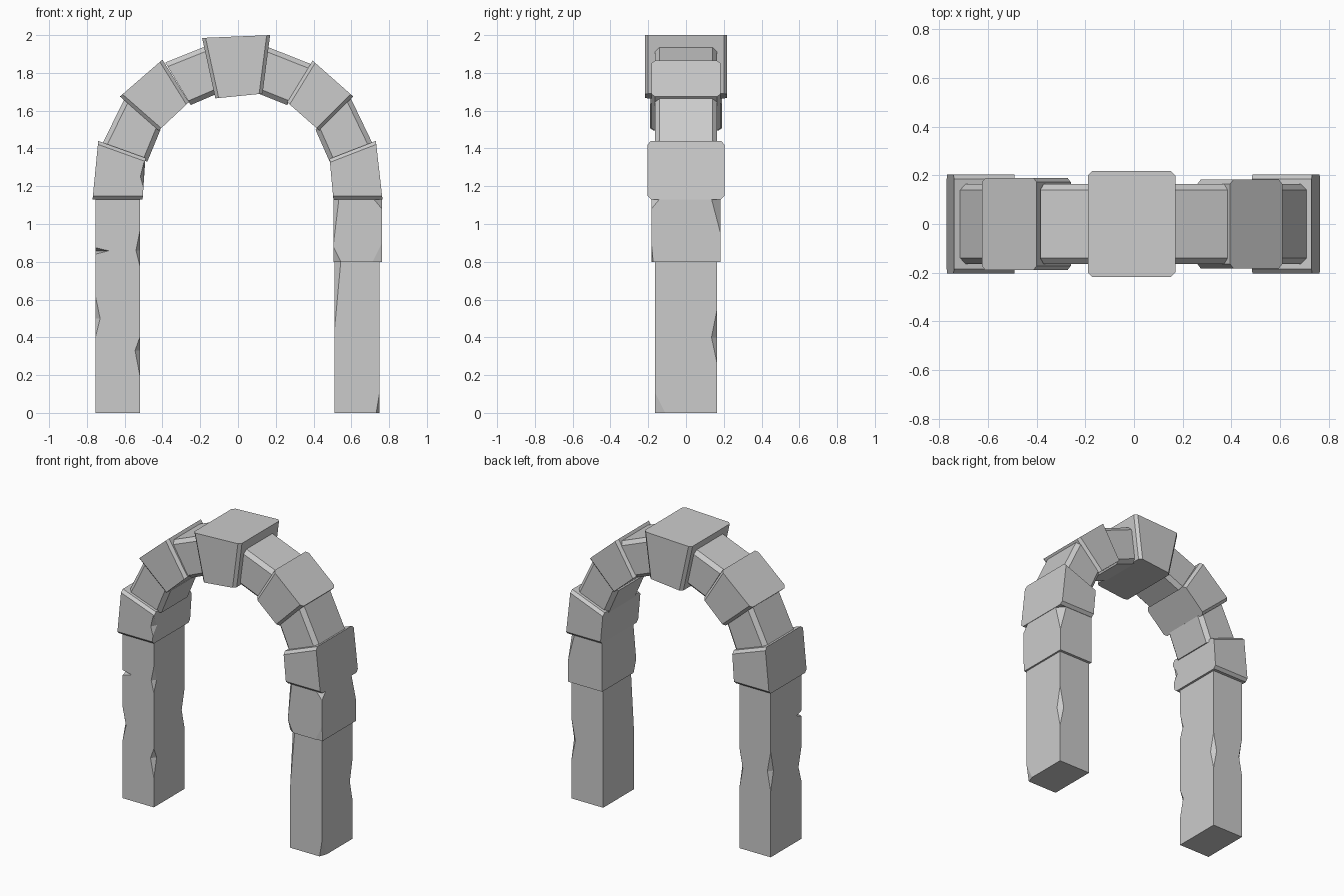
import bpy
import bmesh
from mathutils import Vector

cube = bpy.data.objects.get("Cube")
if cube:
    bpy.data.objects.remove(cube, do_unlink=True)

stone = bpy.data.materials.new("stone_grey")
stone.use_nodes = True
GREY = (0.6, 0.6, 0.6, 1)
stone.diffuse_color = GREY
stone.node_tree.nodes["Principled BSDF"].inputs["Base Color"].default_value = GREY


def finish(name, bm):
    bmesh.ops.recalc_face_normals(bm, faces=bm.faces[:])
    mesh = bpy.data.meshes.new(name)
    bm.to_mesh(mesh)
    bm.free()
    obj = bpy.data.objects.new(name, mesh)
    bpy.context.collection.objects.link(obj)
    mesh.materials.append(stone)
    return obj


def wedge(name, profile, depth, chamfer=0.0, sides=()):
    """Extrude a four-cornered front profile; chamfer the chosen profile sides."""
    bm = bmesh.new()
    front = [bm.verts.new((x, -depth, z)) for x, z in profile]
    back = [bm.verts.new((x, depth, z)) for x, z in profile]
    bm.faces.new(front)
    bm.faces.new(back[::-1])
    for i in range(4):
        j = (i + 1) % 4
        bm.faces.new((front[j], front[i], back[i], back[j]))
    if chamfer:
        edges = [bm.edges.get((ring[i], ring[(i + 1) % 4]))
                 for ring in (front, back) for i in sides]
        bmesh.ops.bevel(bm, geom=edges, offset=chamfer, segments=1,
                        affect='EDGES', clamp_overlap=True)
    return finish(name, bm)


def chip(obj, cuts):
    """Knock notches out of upright edges: corner x, y, low, middle, high z, x and y bite."""
    bm = bmesh.new()
    for x, y, low, mid, high, bite_x, bite_y in cuts:
        sx = 1 if bite_x > 0 else -1
        sy = 1 if y < 0 else -1
        points = [(x, y, low), (x, y, high), (x + bite_x, y, mid),
                  (x, y + sy * bite_y, mid), (x - sx * 0.05, y - sy * 0.05, mid)]
        verts = [bm.verts.new(Vector(p)) for p in points]
        bmesh.ops.convex_hull(bm, input=verts)
    cutter = finish("chip_cutter", bm)
    cutter.hide_render = True
    mod = obj.modifiers.new("chips", 'BOOLEAN')
    mod.operation = 'DIFFERENCE'
    mod.solver = 'EXACT'
    mod.object = cutter
    bpy.context.view_layer.objects.active = obj
    bpy.ops.object.modifier_apply(modifier=mod.name)
    bpy.data.objects.remove(cutter, do_unlink=True)


def pillar(name, x0, x1, z0, z1, depth):
    return wedge(name, [(x0, z1), (x1, z1), (x1, z0), (x0, z0)], depth)


JOINTS, LENGTHS = (1, 3), (0, 2)

# Keystone
wedge("keystone", [(-0.19, 1.985), (0.17, 2.0), (0.13, 1.69), (-0.12, 1.665)],
      0.218, 0.018, JOINTS)

# Arch stones on the left: outer pair of corners, then inner pair
wedge("left_upper_link", [(0.15, 1.94), (0.39, 1.845), (0.26, 1.63), (0.11, 1.69)],
      0.165, 0.025, LENGTHS)
wedge("left_haunch", [(0.395, 1.865), (0.61, 1.675), (0.43, 1.495), (0.26, 1.645)],
      0.182, 0.018, JOINTS)
wedge("left_lower_link", [(0.59, 1.68), (0.72, 1.41), (0.485, 1.33), (0.41, 1.50)],
      0.165, 0.025, LENGTHS)
left_springer = wedge("left_springer", [(0.73, 1.44), (0.765, 1.13), (0.505, 1.13), (0.485, 1.345)],
                      0.203, 0.018, (1, 3))

# Arch stones on the right
wedge("right_upper_link", [(-0.385, 1.855), (-0.16, 1.945), (-0.11, 1.69), (-0.25, 1.63)],
      0.165, 0.025, LENGTHS)
wedge("right_haunch", [(-0.625, 1.675), (-0.40, 1.87), (-0.26, 1.645), (-0.42, 1.495)],
      0.19, 0.018, JOINTS)
wedge("right_lower_link", [(-0.725, 1.41), (-0.595, 1.675), (-0.41, 1.50), (-0.48, 1.33)],
      0.165, 0.025, LENGTHS)
right_springer = wedge("right_springer", [(-0.77, 1.13), (-0.74, 1.44), (-0.49, 1.35), (-0.505, 1.13)],
                       0.203, 0.018, (1, 3))
chip(right_springer, [(-0.497, -0.203, 1.18, 1.25, 1.33, -0.02, 0.04)])

# Left pillar: tall shaft with a wider block on top
shaft = pillar("left_shaft", 0.51, 0.75, 0, 0.8, 0.165)
chip(shaft, [(0.51, -0.165, 0.43, 0.81, 1.1, 0.035, 0.03),
             (0.75, -0.165, -0.1, -0.01, 0.11, -0.02, 0.06),
             (0.75, 0.165, 0.26, 0.4, 0.55, -0.03, 0.03)])
block = pillar("left_cap_block", 0.505, 0.762, 0.8, 1.13, 0.183)
chip(block, [(0.762, -0.183, 0.7, 0.79, 0.9, -0.055, 0.01),
             (0.762, -0.183, 1.08, 1.14, 1.2, -0.05, 0.05),
             (0.762, 0.183, 0.95, 1.14, 1.3, -0.05, 0.05),
             (0.505, -0.183, 0.7, 0.79, 0.88, 0.045, 0.03),
             (0.505, -0.183, 0.89, 1.14, 1.3, 0.03, 0.03)])

# Right pillar: one long shaft
shaft = pillar("right_shaft", -0.755, -0.52, 0, 1.13, 0.165)
chip(shaft, [(-0.52, -0.165, 0.78, 0.86, 0.96, -0.02, 0.03),
             (-0.52, -0.165, 0.2, 0.33, 0.4, -0.025, 0.03),
             (-0.755, -0.165, 0.4, 0.5, 0.62, 0.025, 0.03),
             (-0.755, -0.165, 0.84, 0.858, 0.875, 0.07, 0.05),
             (-0.52, 0.165, 0.42, 0.55, 0.68, -0.025, 0.03),
             (-0.755, 0.165, 0.45, 0.58, 0.72, 0.025, 0.03)])
